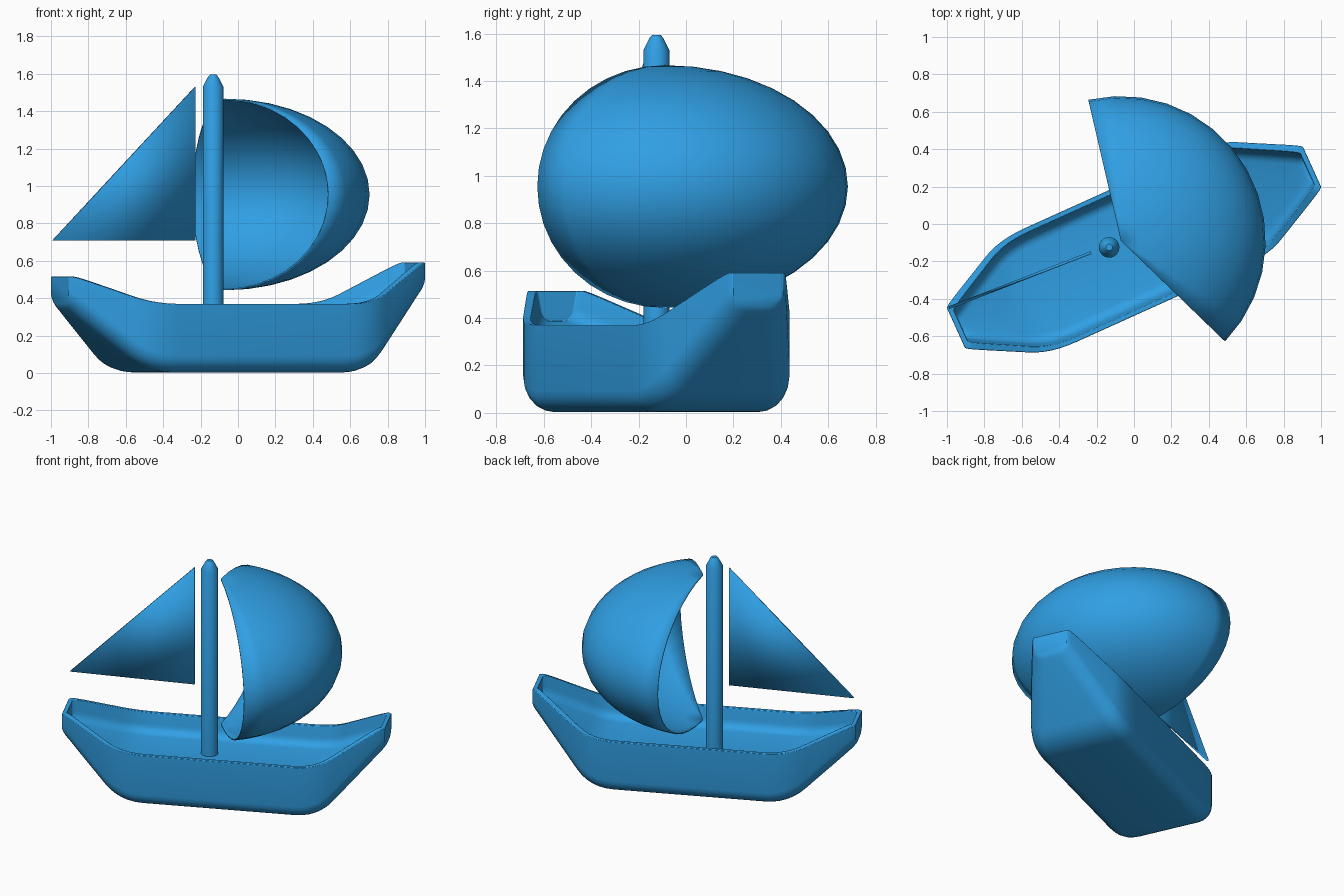
import bpy, bmesh, math
from mathutils import Vector, Matrix

if "Cube" in bpy.data.objects:
    bpy.data.objects.remove(bpy.data.objects["Cube"])

blue = bpy.data.materials.new("blue")
blue.diffuse_color = (0.03, 0.35, 0.78, 1)
blue.use_nodes = True
blue.node_tree.nodes["Principled BSDF"].inputs["Base Color"].default_value = blue.diffuse_color


def make(name, bm, angle=35, bevel=0, solid=0):
    bmesh.ops.recalc_face_normals(bm, faces=bm.faces)
    me = bpy.data.meshes.new(name)
    bm.to_mesh(me)
    bm.free()
    ob = bpy.data.objects.new(name, me)
    bpy.context.collection.objects.link(ob)
    me.materials.append(blue)
    if solid:
        m = ob.modifiers.new("thickness", 'SOLIDIFY')
        m.thickness, m.offset = solid, 0
    if bevel:
        m = ob.modifiers.new("bevel", 'BEVEL')
        m.width, m.segments = bevel, 2
        m.limit_method, m.angle_limit = 'ANGLE', math.radians(50)
    bpy.ops.object.select_all(action='DESELECT')
    ob.select_set(True)
    bpy.context.view_layer.objects.active = ob
    bpy.ops.object.shade_smooth_by_angle(angle=math.radians(angle))
    return ob


def round_path(keys, d, steps=6):
    # replace the inner corners of a polyline by quadratic curves
    pts = [Vector(k) for k in keys]
    out = [pts[0]]
    for a, b, c in zip(pts, pts[1:], pts[2:]):
        p = b + (a - b) * min(d / (a - b).length, 0.45)
        q = b + (c - b) * min(d / (c - b).length, 0.45)
        for i in range(steps + 1):
            t = i / steps
            out.append(p * (1 - t) ** 2 + b * 2 * t * (1 - t) + q * t * t)
    return out + [pts[-1]]


def section(u, hw, zb, zt, r, flare=0.0):
    # U-shaped cross-section from one rim over the bottom to the other rim
    r = min(r, (zt - zb) * 0.6, hw * 0.6)
    half = [(hw, zt)]
    for i in range(6):
        a = i / 5 * math.pi / 2
        half.append((hw - flare - r + r * math.cos(a), zb + r - r * math.sin(a)))
    return [(u, v, z) for v, z in half] + [(u, -v, z) for v, z in reversed(half)]


# hull: stations hold length position, half width, keel height and rim height
stations = round_path([(-1.045, 0.118, 0.37, 0.515), (-1.02, 0.138, 0.335, 0.515),
                       (-0.64, 0.334, 0.003, 0.37), (0.64, 0.334, 0.003, 0.37),
                       (1.02, 0.138, 0.415, 0.59), (1.045, 0.118, 0.45, 0.59)], 0.15)
bm = bmesh.new()
shells = []
for inner in (False, True):
    rings = []
    for u, hw, zb, zt in stations:
        if inner:
            s = section(u * 0.973, hw - 0.026, zt - 0.13, zt, 0.06, 0.015)
        else:
            s = section(u, hw, zb, zt, 0.09)
        rings.append([bm.verts.new(p) for p in s])
    for a, b in zip(rings, rings[1:]):
        for i in range(len(a) - 1):
            bm.faces.new((a[i], a[i + 1], b[i + 1], b[i]))
    bm.faces.new(rings[0])
    bm.faces.new(rings[-1])
    shells.append(rings)
outer, inside = shells
for k in (0, -1):
    for i in range(len(stations) - 1):
        bm.faces.new((outer[i][k], outer[i + 1][k], inside[i + 1][k], inside[i][k]))
for i in (0, -1):
    bm.faces.new((outer[i][0], outer[i][-1], inside[i][-1], inside[i][0]))
bmesh.ops.transform(bm, verts=bm.verts, matrix=Matrix.Translation((0, -0.125, 0))
                    @ Matrix.Rotation(math.radians(24.3), 4, 'Z'))
make("hull", bm, 40, bevel=0.008)

# mast: turned profile with a tapered tip
bm = bmesh.new()
N = 24
rings = [[bm.verts.new((-0.133 + r * math.cos(2 * math.pi * i / N),
                        -0.125 + r * math.sin(2 * math.pi * i / N), z)) for i in range(N)]
         for r, z in ((0.055, 0.22), (0.055, 1.53), (0.028, 1.583), (0.018, 1.595))]
for a, b in zip(rings, rings[1:]):
    for i in range(N):
        j = (i + 1) % N
        bm.faces.new((a[i], a[j], b[j], b[i]))
bm.faces.new(rings[0])
bm.faces.new(rings[-1])
make("mast", bm)

# flat triangular sail
bm = bmesh.new()
bm.faces.new([bm.verts.new(p) for p in
              ((-0.229, -0.153, 0.71), (-0.229, -0.153, 1.53), (-0.99, -0.448, 0.71))])
make("triangle_sail", bm, solid=0.015)

# billowing sail: open wedge of a squashed sphere around a vertical axis
bm = bmesh.new()
C, R, H = Vector((-0.07, -0.09, 0.955)), 0.77, 0.508
A0, A1, SEG, RINGS = math.radians(-44), math.radians(103), 14, 20
grid = []
for j in range(SEG + 1):
    a = A0 + (A1 - A0) * j / SEG
    grid.append([bm.verts.new(C + Vector((R * math.sin(t) * math.cos(a),
                                          R * math.sin(t) * math.sin(a), H * math.cos(t))))
                 for t in (math.pi * i / RINGS for i in range(RINGS + 1))])
for a, b in zip(grid, grid[1:]):
    for i in range(RINGS):
        bm.faces.new((a[i], a[i + 1], b[i + 1], b[i]))
bmesh.ops.remove_doubles(bm, verts=bm.verts, dist=1e-4)
make("billowing_sail", bm, 40, solid=0.008)
